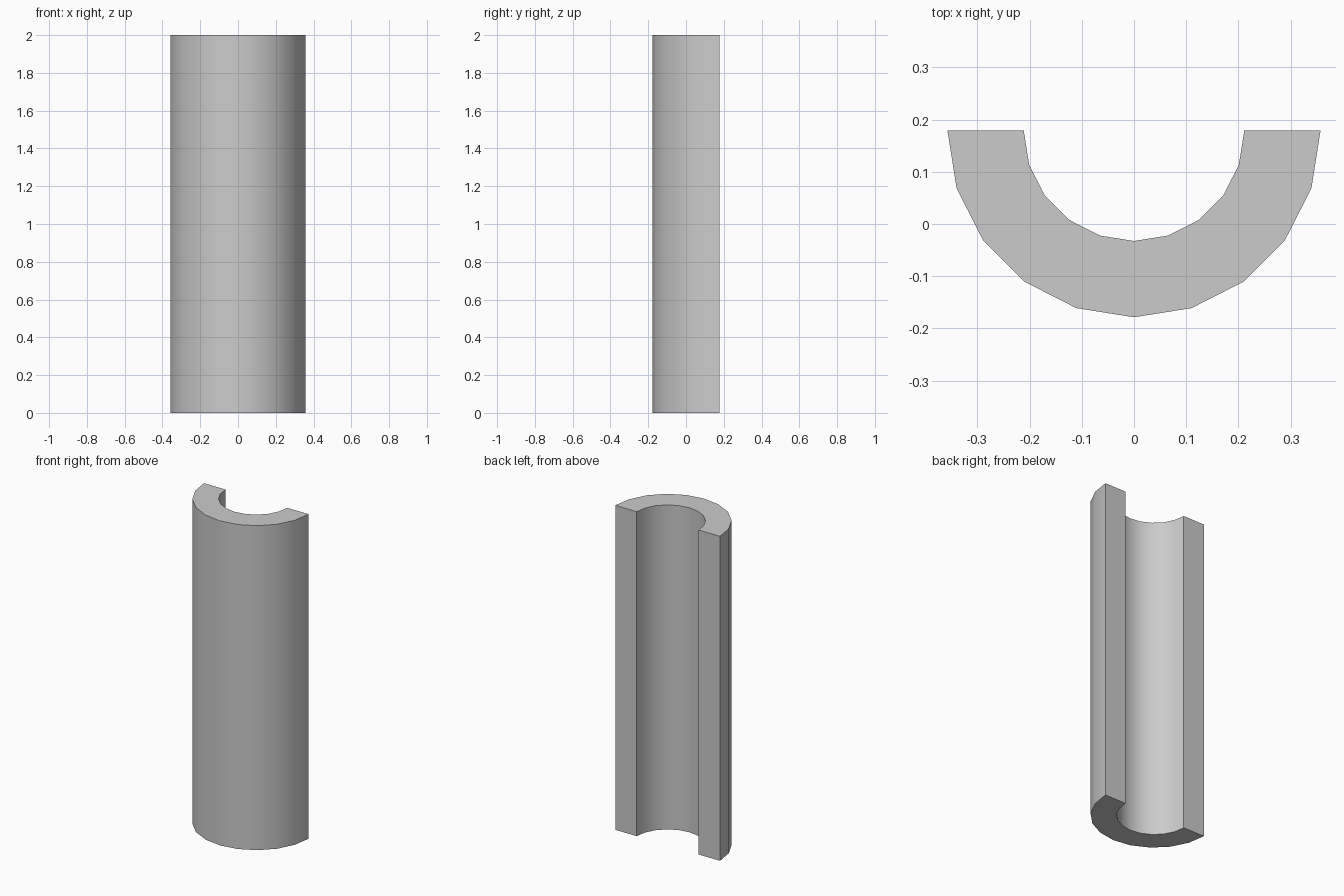
import bpy
import bmesh
from math import cos, sin, pi

OUTER, INNER, HEIGHT, SEGMENTS = 0.357, 0.211, 2.0, 10
CENTRE_Y = OUTER / 2

cube = bpy.data.objects.get("Cube")
if cube:
    bpy.data.objects.remove(cube, do_unlink=True)


def flat_material(name, colour):
    mat = bpy.data.materials.new(name)
    mat.use_nodes = True
    mat.diffuse_color = colour
    mat.node_tree.nodes["Principled BSDF"].inputs["Base Color"].default_value = colour
    return mat


def arc(radius):
    """Half circle bulging towards the front."""
    angles = [pi + pi * i / SEGMENTS for i in range(SEGMENTS + 1)]
    return [(radius * cos(a), CENTRE_Y + radius * sin(a), 0) for a in angles]


# Half pipe: C-shaped section extruded upwards
bm = bmesh.new()
section = bm.faces.new([bm.verts.new(p) for p in arc(OUTER) + arc(INNER)[::-1]])
top = bmesh.ops.extrude_face_region(bm, geom=[section], use_keep_orig=True)
bmesh.ops.translate(bm, vec=(0, 0, HEIGHT),
                    verts=[v for v in top["geom"] if isinstance(v, bmesh.types.BMVert)])
bmesh.ops.recalc_face_normals(bm, faces=bm.faces)

mesh = bpy.data.meshes.new("half_pipe")
bm.to_mesh(mesh)
bm.free()
mesh.materials.append(flat_material("light grey", (0.6, 0.6, 0.6, 1)))
pipe = bpy.data.objects.new("half_pipe", mesh)
bpy.context.collection.objects.link(pipe)

# Smooth curved walls, crisp rims and cut faces
bpy.context.view_layer.objects.active = pipe
pipe.select_set(True)
bpy.ops.object.shade_smooth_by_angle(angle=pi / 6)
